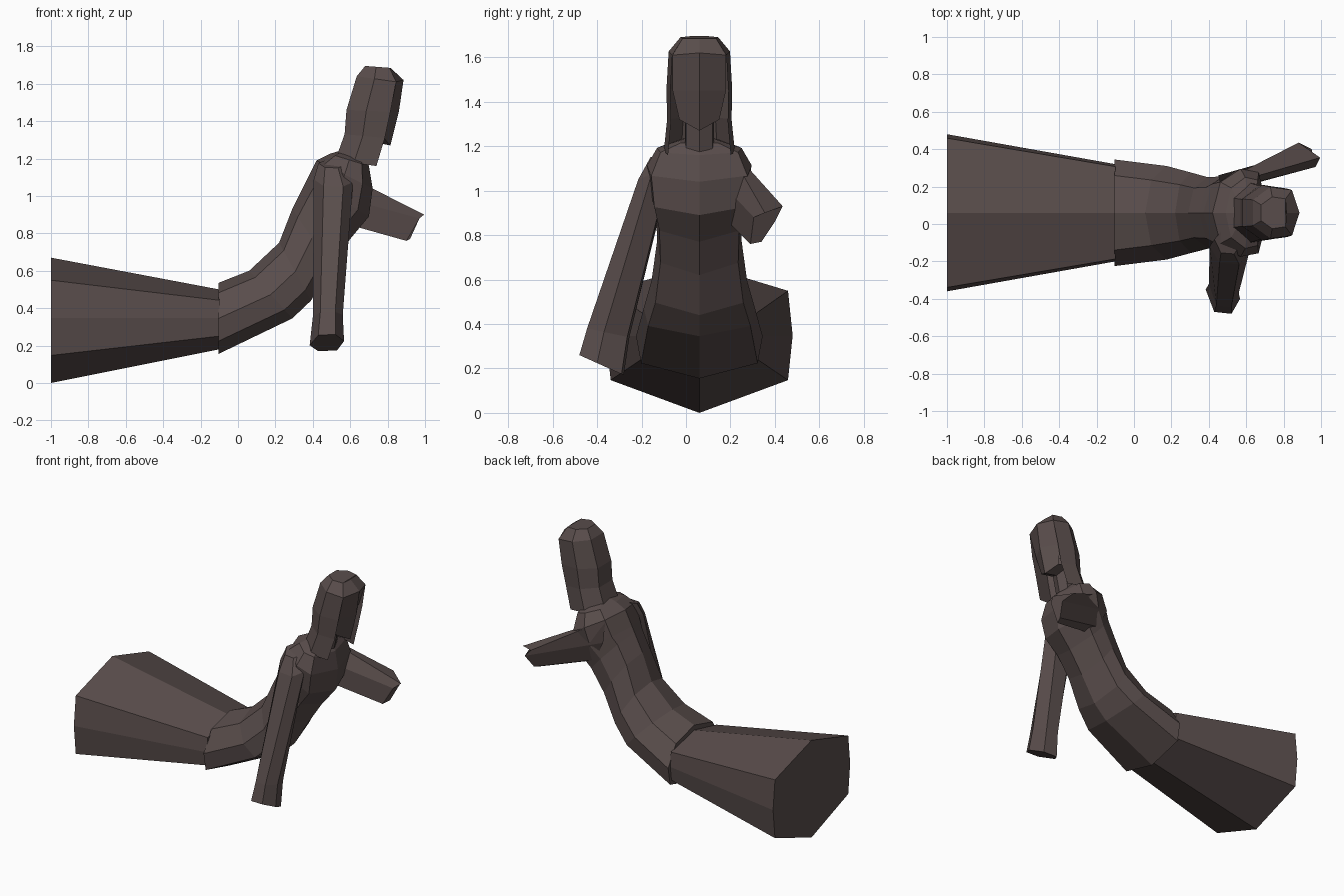
import bpy, bmesh
from mathutils import Vector

cube = bpy.data.objects.get("Cube")
if cube:
    bpy.data.objects.remove(cube)

MID = 0.06  # symmetry plane of the body

mat = bpy.data.materials.new("dark_umber")
mat.use_nodes = True
COLOR = (0.1, 0.074, 0.071, 1)
mat.diffuse_color = COLOR
mat.node_tree.nodes["Principled BSDF"].inputs["Base Color"].default_value = COLOR


def loft(name, rings, closed=True, cap_start=True, cap_end=True):
    """Skin a list of equal-length point rings with flat faces."""
    bm = bmesh.new()
    rows = [[bm.verts.new(p) for p in ring] for ring in rings]
    n = len(rows[0])
    for a, b in zip(rows, rows[1:]):
        for i in range(n if closed else n - 1):
            j = (i + 1) % n
            bm.faces.new((a[i], a[j], b[j], b[i]))
    if cap_start:
        bm.faces.new(rows[0][::-1])
    if cap_end:
        bm.faces.new(rows[-1])
    bmesh.ops.recalc_face_normals(bm, faces=bm.faces)
    mesh = bpy.data.meshes.new(name)
    bm.to_mesh(mesh)
    bm.free()
    mesh.materials.append(mat)
    obj = bpy.data.objects.new(name, mesh)
    bpy.context.collection.objects.link(obj)
    return obj


def section(back, front, width, half):
    """Symmetric ring between a back and a front point (x, z);
    half lists (depth fraction, width fraction) from back to front."""
    b, f = Vector(back), Vector(front)
    right = [(t, -w) for t, w in half]
    left = [(t, w) for t, w in reversed(half) if w > 0]
    ring = []
    for t, w in right + left:
        p = b.lerp(f, t)
        ring.append((p.x, MID + w * width, p.y))
    return ring


# Flared skirt
SKIRT = [(0, 0), (0.18, 0.95), (0.48, 1), (0.78, 0.95), (1, 0)]
loft("skirt", [section((-1, 0.67), (-1, 0), 0.42, SKIRT),
               section((-0.1, 0.5), (-0.1, 0.18), 0.26, SKIRT)])

# Curved torso from hips to collar
BODY = [(0, 0), (0.14, 0.7), (0.5, 1), (0.82, 0.92), (1, 0)]
torso = [((-0.105, 0.535), (-0.105, 0.155), 0.285),
         ((0.06, 0.6), (0.29, 0.345), 0.25),
         ((0.22, 0.75), (0.39, 0.44), 0.215),
         ((0.29, 0.93), (0.5, 0.62), 0.19),
         ((0.35, 1.05), (0.6, 0.77), 0.195),
         ((0.37, 1.09), (0.7, 0.89), 0.22),
         ((0.42, 1.19), (0.72, 1.04), 0.235),
         ((0.49, 1.225), (0.7, 1.16), 0.19),
         ((0.54, 1.24), (0.67, 1.21), 0.09)]
loft("torso", [section(*s, BODY) for s in torso])

# Neck
loft("neck", [section((0.55, 1.17), (0.69, 1.17), 0.065, BODY),
              section((0.6, 1.4), (0.74, 1.4), 0.065, BODY)])

# Long hair, open at the front
HAIR = [(0, 0.5), (0.45, 1), (1, 0.88)]


def hair_row(back, front, width):
    ring = section(back, front, width, HAIR)
    return ring[3:] + ring[:3]


hair = [((0.52, 1.19), (0.74, 1.16), 0.16),
        ((0.57, 1.33), (0.785, 1.31), 0.145),
        ((0.58, 1.46), (0.815, 1.45), 0.148),
        ((0.635, 1.64), (0.845, 1.61), 0.138),
        ((0.68, 1.695), (0.81, 1.685), 0.085)]
loft("hair", [hair_row(*h) for h in hair], closed=False, cap_start=False)

# Face: rows of side, centre ridge, side
face = [((0.81, 1.685, 0.075), (0.815, 1.685)),
        ((0.845, 1.61, 0.121), (0.885, 1.62)),
        ((0.79, 1.45, 0.12), (0.86, 1.45)),
        ((0.77, 1.32, 0.09), (0.815, 1.27)),
        ((0.66, 1.34, 0.09), (0.67, 1.3))]
loft("face", [[(s[0], MID - s[2], s[1]), (c[0], MID, c[1]), (s[0], MID + s[2], s[1])]
              for s, c in face], closed=False, cap_start=False, cap_end=False)

# Lowered right arm with sleeve end
HEX = [(-1, 0.3), (-0.5, -0.9), (0.5, -1), (1, -0.2), (0.6, 0.9), (-0.5, 1)]


def arm_ring(x, y, z, rx, ry, tilt):
    return [(x + u * rx, y + v * ry, z - v * tilt) for u, v in HEX]


loft("right_arm", [arm_ring(0.5, -0.1, 1.17, 0.07, 0.06, -0.02),
                   arm_ring(0.51, -0.14, 1.08, 0.105, 0.075, -0.03),
                   arm_ring(0.48, -0.35, 0.36, 0.08, 0.095, 0.02),
                   arm_ring(0.475, -0.38, 0.215, 0.092, 0.1, 0.045)])

# Raised left arm reaching forward
loft("left_arm", [
    [(0.6, 0.24, 1.1), (0.46, 0.22, 1.17), (0.45, 0.26, 1.03),
     (0.52, 0.25, 0.89), (0.58, 0.2, 0.85), (0.64, 0.22, 0.97)],
    [(0.995, 0.355, 0.9), (0.88, 0.435, 0.93), (0.95, 0.4, 0.86),
     (0.92, 0.34, 0.77), (0.9, 0.29, 0.76), (0.97, 0.305, 0.88)]])
